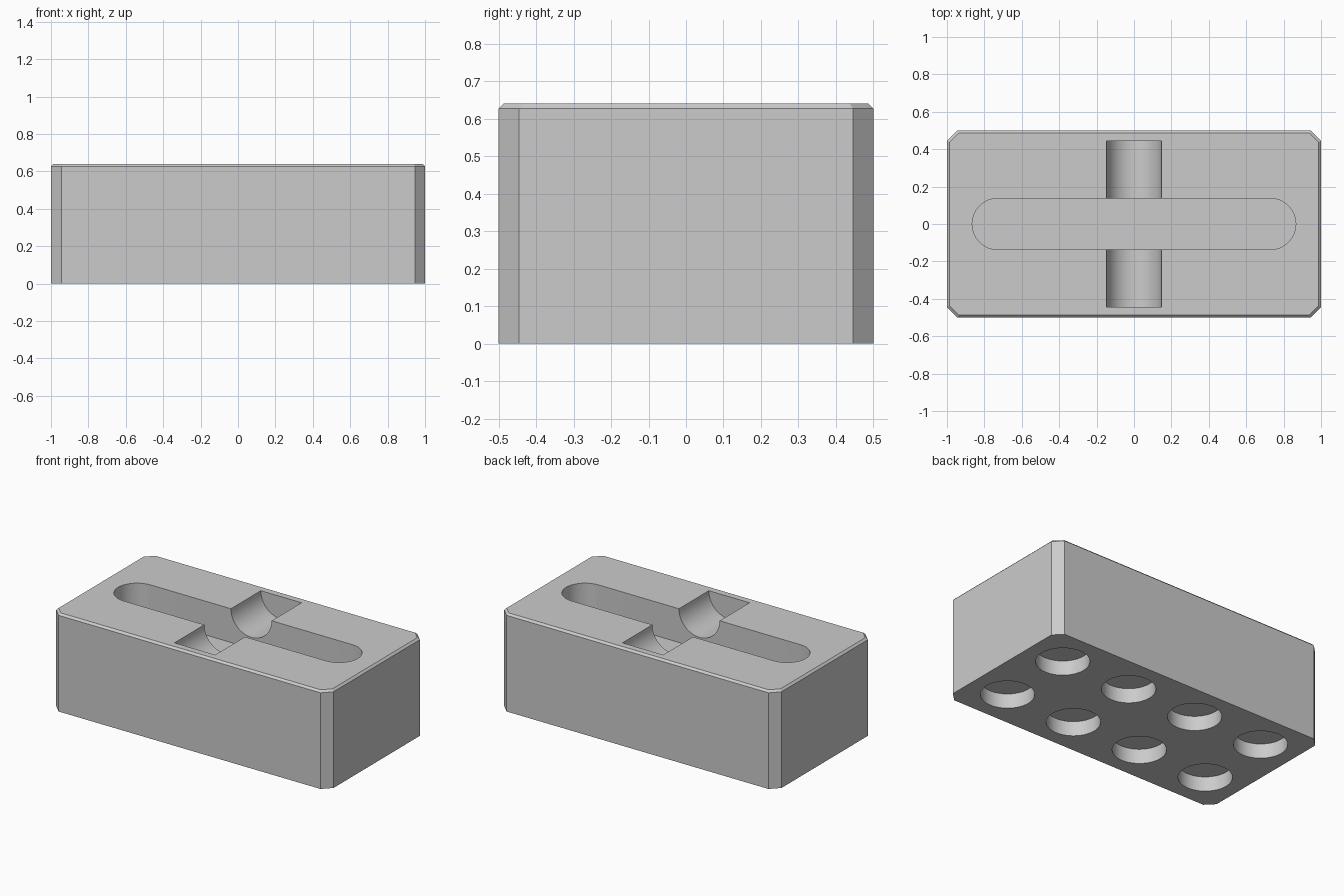
import bpy, bmesh, math
from mathutils import Matrix

if "Cube" in bpy.data.objects:
    bpy.data.objects.remove(bpy.data.objects["Cube"])

HEIGHT = 0.64
LENGTH, WIDTH = 1.0, 0.5      # half sizes
CORNER, TOP_BEVEL = 0.055, 0.013

grey = bpy.data.materials.new("plain_grey")
grey.use_nodes = True
colour = (0.6, 0.6, 0.6, 1)
grey.diffuse_color = colour
grey.node_tree.nodes["Principled BSDF"].inputs["Base Color"].default_value = colour


def make_object(name, bm):
    bmesh.ops.recalc_face_normals(bm, faces=bm.faces)
    mesh = bpy.data.meshes.new(name)
    bm.to_mesh(mesh)
    bm.free()
    mesh.materials.append(grey)
    obj = bpy.data.objects.new(name, mesh)
    bpy.context.collection.objects.link(obj)
    return obj


def loft(name, rings):
    """Closed solid through stacked rings of equal point count."""
    bm = bmesh.new()
    loops = [[bm.verts.new(p) for p in ring] for ring in rings]
    for low, high in zip(loops, loops[1:]):
        for i in range(len(low)):
            j = (i + 1) % len(low)
            bm.faces.new((low[i], low[j], high[j], high[i]))
    bm.faces.new(loops[0][::-1])
    bm.faces.new(loops[-1])
    return make_object(name, bm)


def cylinder(name, radius, depth, matrix, segments=64):
    bm = bmesh.new()
    bmesh.ops.create_cone(bm, cap_ends=True, segments=segments, radius1=radius,
                          radius2=radius, depth=depth, matrix=matrix)
    return make_object(name, bm)


def octagon(inset, z):
    x, y, c = LENGTH - inset, WIDTH - inset, CORNER - inset * 0.4
    return [(x, y - c, z), (x - c, y, z), (c - x, y, z), (-x, y - c, z),
            (-x, c - y, z), (c - x, -y, z), (x - c, -y, z), (x, c - y, z)]


# Block with clipped corners and a bevelled top rim
block = loft("block", [octagon(0, 0), octagon(0, HEIGHT - TOP_BEVEL),
                       octagon(TOP_BEVEL, HEIGHT)])

# Long round-ended slot
slot_radius, slot_reach, slot_depth = 0.137, 0.865, 0.22


def stadium(z):
    points = []
    for side, start in ((1, -90), (-1, 90)):
        for step in range(33):
            a = math.radians(start + 180 * step / 32)
            points.append((side * (slot_reach - slot_radius) + slot_radius * math.cos(a),
                           slot_radius * math.sin(a), z))
    return points


cutters = [loft("slot_cutter", [stadium(HEIGHT - slot_depth), stadium(HEIGHT + 0.3)])]

# Half-round trough across the slot
cutters.append(cylinder("trough_cutter", 0.147, 0.89,
                        Matrix.Translation((0, 0, HEIGHT)) @ Matrix.Rotation(math.pi / 2, 4, 'X')))

# Two rows of round sockets underneath
hole_depth = 0.095
for x in (-0.75, -0.25, 0.25, 0.75):
    for y in (-0.25, 0.25):
        cutters.append(cylinder("socket_cutter", 0.158, 2 * hole_depth,
                                Matrix.Translation((x, y, 0))))

# Cut everything out of the block
bpy.ops.object.select_all(action='DESELECT')
bpy.context.view_layer.objects.active = block
block.select_set(True)
for cutter in cutters:
    cutter.hide_render = True
    cut = block.modifiers.new("cut", 'BOOLEAN')
    cut.operation = 'DIFFERENCE'
    cut.solver = 'EXACT'
    cut.object = cutter
    bpy.ops.object.modifier_apply(modifier=cut.name)
    bpy.data.objects.remove(cutter)
bpy.ops.object.shade_smooth_by_angle(angle=math.radians(20))
